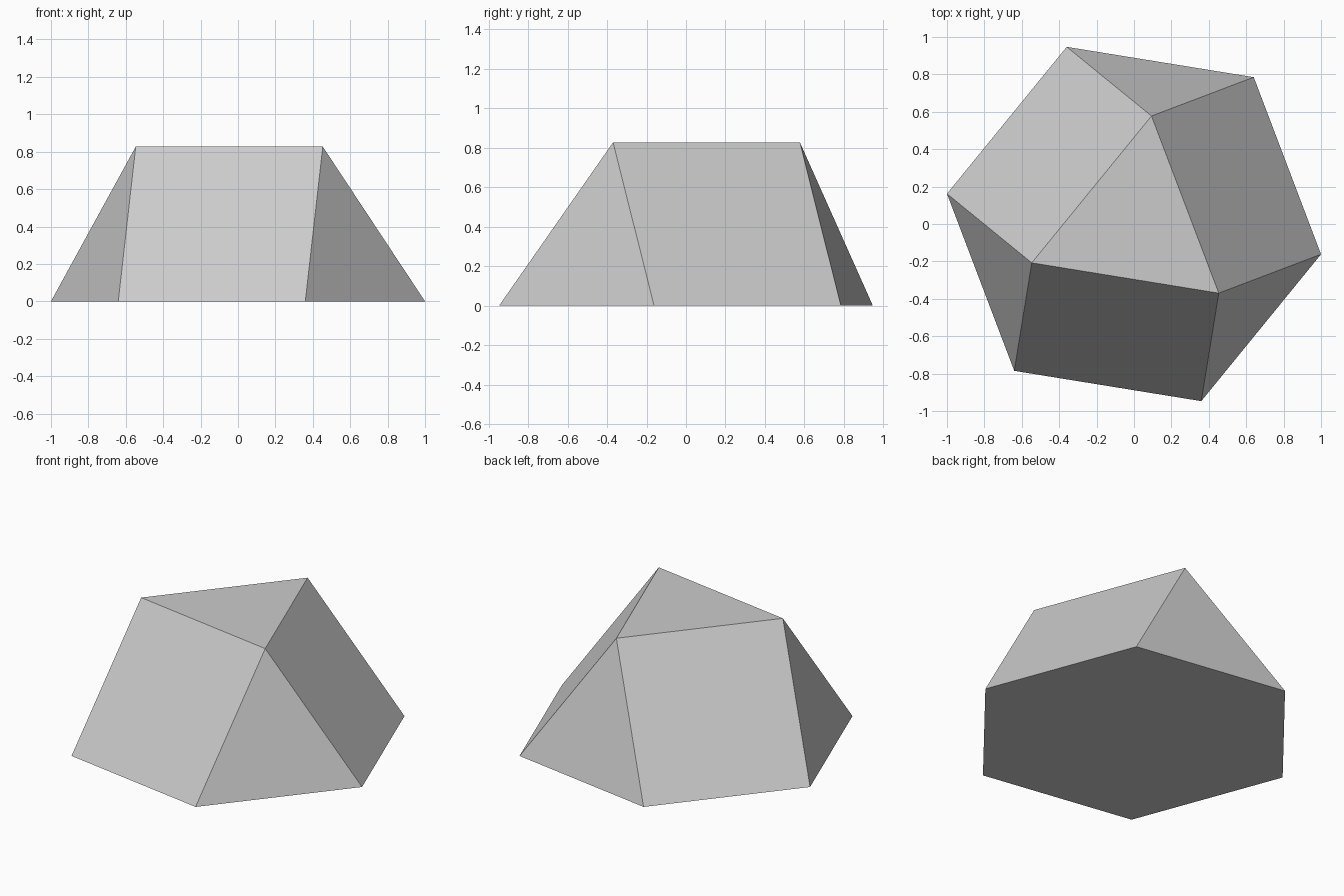
import bpy, bmesh
from math import radians, sqrt, cos, sin

cube = bpy.data.objects.get("Cube")
if cube:
    bpy.data.objects.remove(cube)

# Plain grey material
grey = bpy.data.materials.new("light_grey")
grey.use_nodes = True
colour = (0.6, 0.6, 0.6, 1)
grey.diffuse_color = colour
grey.node_tree.nodes["Principled BSDF"].inputs["Base Color"].default_value = colour

# Triangular cupola: every edge has the same length
TURN = radians(-9.2)
EDGE = 1 / cos(TURN)
HEIGHT = EDGE * sqrt(2 / 3)


def ring(bm, sides, radius, start, z):
    step = radians(360 / sides)
    return [bm.verts.new((radius * cos(start + i * step),
                          radius * sin(start + i * step), z))
            for i in range(sides)]


bm = bmesh.new()
base = ring(bm, 6, EDGE, TURN, 0)
top = ring(bm, 3, EDGE / sqrt(3), TURN - radians(30), HEIGHT)
bm.faces.new(base[::-1])
bm.faces.new(top)

# Alternate triangular and square sides around the body
for i in range(3):
    a, b, c = base[2 * i - 1], base[2 * i], base[(2 * i + 1) % 6]
    bm.faces.new((a, b, top[i]))
    bm.faces.new((b, c, top[(i + 1) % 3], top[i]))

bmesh.ops.recalc_face_normals(bm, faces=bm.faces)
mesh = bpy.data.meshes.new("cupola_body")
bm.to_mesh(mesh)
bm.free()
mesh.materials.append(grey)
body = bpy.data.objects.new("cupola_body", mesh)
bpy.context.collection.objects.link(body)
